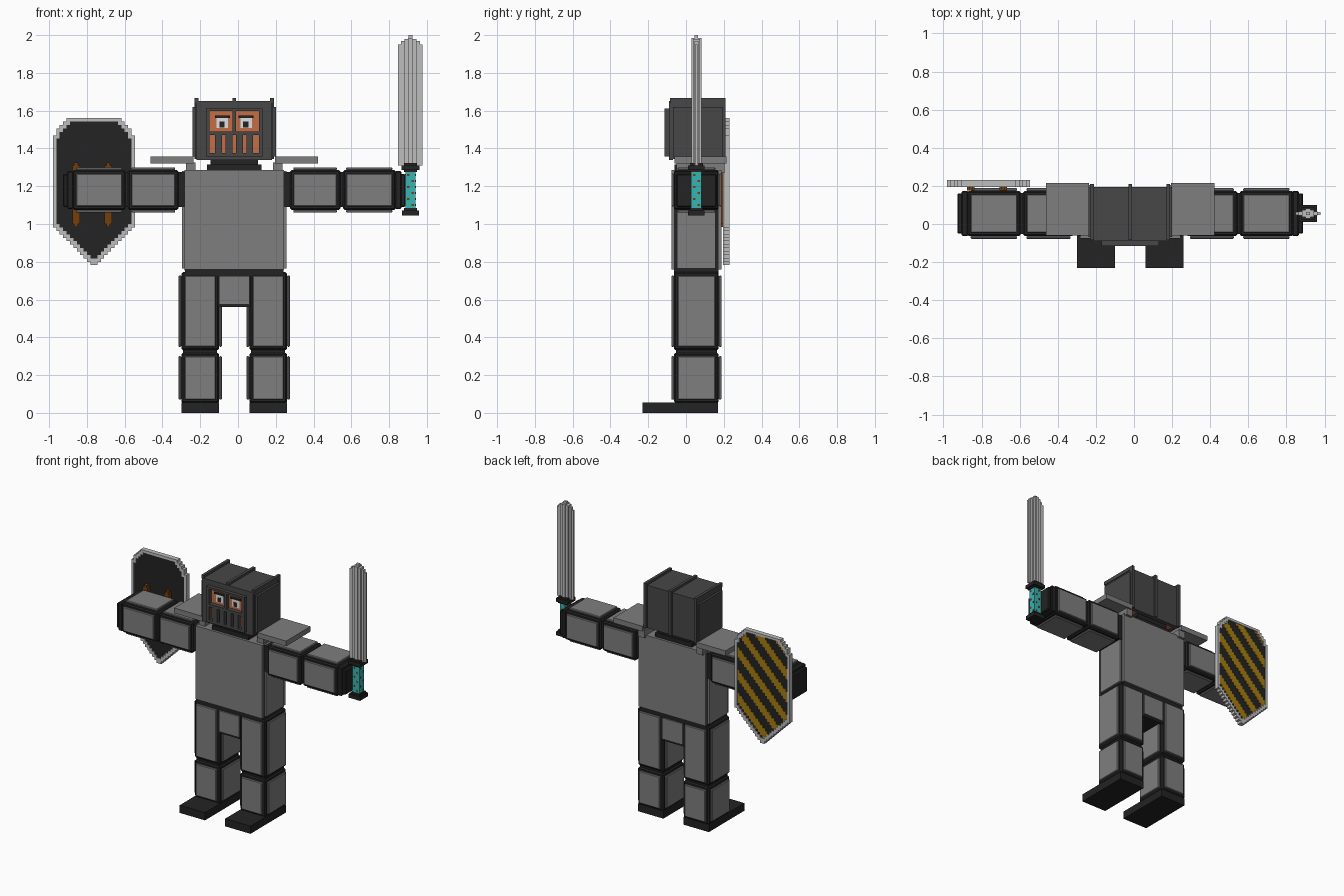
import bpy, bmesh, math

if "Cube" in bpy.data.objects:
    bpy.data.objects.remove(bpy.data.objects["Cube"])


def material(name, r, g, b):
    """Flat material from display (sRGB 0-255) values."""
    lin = [((c / 255 + 0.055) / 1.055) ** 2.4 for c in (r, g, b)]
    m = bpy.data.materials.new(name)
    m.use_nodes = True
    m.diffuse_color = (*lin, 1)
    m.node_tree.nodes["Principled BSDF"].inputs["Base Color"].default_value = (*lin, 1)
    return m


GREY = material("armour grey", 126, 126, 126)
STEEL = material("pale steel", 190, 190, 190)
BLACK = material("black", 35, 35, 35)
HELM = material("helmet grey", 71, 71, 71)
SKIN = material("skin", 196, 110, 70)
TEAL = material("teal", 55, 180, 180)
BROWN = material("strap brown", 115, 63, 15)
YELLOW = material("stripe yellow", 165, 125, 15)
WHITE = material("eye white", 225, 225, 225)


def boxes(name, mat, items, bevel=0):
    """One object made of boxes (x0, x1, y0, y1, z0, z1)."""
    bm = bmesh.new()
    for x0, x1, y0, y1, z0, z1 in items:
        vs = bmesh.ops.create_cube(bm, size=1)["verts"]
        for v in vs:
            v.co = (x1 if v.co.x > 0 else x0,
                    y1 if v.co.y > 0 else y0,
                    z1 if v.co.z > 0 else z0)
    bmesh.ops.recalc_face_normals(bm, faces=bm.faces)
    me = bpy.data.meshes.new(name)
    bm.to_mesh(me)
    bm.free()
    me.materials.append(mat)
    ob = bpy.data.objects.new(name, me)
    bpy.context.collection.objects.link(ob)
    if bevel:
        mod = ob.modifiers.new("edge", "BEVEL")
        mod.width = bevel
        mod.segments = 1
    return ob


C = -0.02                                   # symmetry plane of the body


def span(side, a, b):
    """x range at distances a..b from the symmetry plane."""
    return tuple(sorted((C + side * a, C + side * b)))


def plated(name, core, axis, t=0.015, inset=0.018):
    """Black core with raised grey plates on the four sides around an axis."""
    boxes(name + "_core", BLACK, [core], 0.008)
    plates = []
    for a in range(3):
        if a == axis:
            continue
        for end in (0, 1):
            p = list(core)
            for b in range(3):
                if b == a:
                    f = core[2 * b + end]
                    p[2 * b], p[2 * b + 1] = (f, f + t) if end else (f - t, f)
                else:
                    p[2 * b] += inset
                    p[2 * b + 1] -= inset
            plates.append(p)
    boxes(name + "_plates", GREY, plates, 0.004)


Y0, Y1 = -0.063, 0.173                      # body depth

# Limbs, feet, hands and shoulder pads
for side, tag in ((1, "left"), (-1, "right")):
    leg = span(side, 0.08, 0.28)
    boxes(tag + "_foot", BLACK, [(*leg, -0.23, 0.17, 0, 0.055)])
    plated(tag + "_shin", (*leg, Y0, Y1, 0.052, 0.318), 2)
    plated(tag + "_thigh", (*leg, Y0, Y1, 0.332, 0.745), 2)
    knee = span(side, 0.09, 0.27)
    boxes(tag + "_knee", BLACK, [(*knee, Y0 + 0.01, Y1 - 0.01, 0.30, 0.35)])
    plated(tag + "_upper_arm", (*span(side, 0.295, 0.562), Y0, Y1, 1.075, 1.285), 0)
    plated(tag + "_forearm", (*span(side, 0.575, 0.855), Y0, Y1, 1.075, 1.285), 0)
    boxes(tag + "_arm_joints", BLACK,
          [(*span(side, 0.25, 0.30), Y0 + 0.01, Y1 - 0.01, 1.09, 1.275),
           (*span(side, 0.55, 0.59), Y0 + 0.01, Y1 - 0.01, 1.09, 1.275)])
    boxes(tag + "_hand", BLACK,
          [(*span(side, 0.85, 0.885), Y0, Y1, 1.08, 1.28),
           (*span(side, 0.88, 0.907), Y0 + 0.012, Y1 - 0.012, 1.09, 1.265)], 0.006)
    boxes(tag + "_shoulder_pad", GREY,
          [(*span(side, 0.215, 0.443), -0.06, 0.215, 1.32, 1.357),
           (*span(side, 0.205, 0.255), -0.05, 0.205, 1.27, 1.325)])

# Pelvis, waist, torso and neck
boxes("pelvis", GREY, [(*span(1, -0.08, 0.08), Y0 - 0.01, Y1 + 0.01, 0.575, 0.725)])
boxes("pelvis_base", BLACK, [(*span(1, -0.085, 0.085), Y0, Y1, 0.56, 0.735)])
boxes("waist", BLACK, [(*span(1, -0.26, 0.26), Y0, Y1, 0.725, 0.775)])
boxes("torso_core", BLACK, [(*span(1, -0.262, 0.262), Y0, Y1, 0.755, 1.275)])
boxes("torso_plates", GREY,
      [(*span(1, -0.264, 0.264), Y0 - 0.014, Y0, 0.76, 1.285),
       (*span(1, -0.264, 0.264), Y1, Y1 + 0.014, 0.76, 1.285),
       (*span(1, -0.262, 0.262), Y0, Y1, 1.272, 1.285),
       (*span(1, 0.262, 0.276), Y0 + 0.016, Y1 - 0.016, 0.765, 1.28),
       (*span(-1, 0.262, 0.276), Y0 + 0.016, Y1 - 0.016, 0.765, 1.28)])
boxes("neck", BLACK, [(*span(1, -0.125, 0.125), -0.05, 0.16, 1.28, 1.35),
                      (*span(1, -0.145, 0.145), -0.06, 0.17, 1.285, 1.315)])

# Head and helmet shell
boxes("head", SKIN, [(*span(1, -0.185, 0.185), -0.085, 0.17, 1.35, 1.62)])
shell = [(*span(1, -0.20, 0.20), -0.08, 0.195, 1.61, 1.65),
         (*span(1, -0.20, 0.20), 0.165, 0.195, 1.345, 1.64),
         (*span(1, -0.20, 0.20), -0.09, -0.07, 1.605, 1.65),
         (*span(1, -0.20, 0.20), -0.09, -0.07, 1.34, 1.362)]
for side in (1, -1):
    shell += [(*span(side, 0.18, 0.205), -0.08, 0.195, 1.345, 1.65),
              (*span(side, 0.205, 0.22), -0.068, 0.195, 1.357, 1.62),
              (*span(side, 0.145, 0.20), -0.09, -0.07, 1.345, 1.65)]
boxes("helmet", HELM, shell)
# Ridges over the top and down the back
ridges = []
for d in (-0.2, 0, 0.2):
    x = (C + d - 0.01, C + d + 0.01)
    ridges += [(*x, -0.085, 0.21, 1.64, 1.667), (*x, 0.185, 0.21, 1.345, 1.66)]
boxes("helmet_ridges", HELM, ridges)

# Face guard with eye opening and mouth bars
F0, F1 = -0.115, -0.08
guard = [(*span(1, -0.15, 0.15), F0, F1, 1.597, 1.612),
         (*span(1, -0.15, 0.15), F0, F1, 1.47, 1.49),
         (*span(1, -0.15, 0.15), F0, F1, 1.357, 1.375),
         (C - 0.009, C + 0.009, F0, F1, 1.48, 1.60)]
guard += [(*span(s, 0.13, 0.15), F0, F1, 1.357, 1.612) for s in (1, -1)]
guard += [(C + d - 0.018, C + d + 0.018, F0, F1, 1.36, 1.48)
          for d in (-0.0825, -0.0275, 0.0275, 0.0825)]
boxes("face_guard", HELM, guard)

# Eyes and brows
for side, tag in ((1, "left"), (-1, "right")):
    c = C + side * 0.063
    boxes(tag + "_eye", WHITE, [(c - 0.03, c + 0.03, -0.089, -0.084, 1.508, 1.56)])
    boxes(tag + "_pupil", BLACK, [(c - 0.016, c + 0.012, -0.092, -0.088, 1.512, 1.542)])
    boxes(tag + "_brow", BLACK, [(c - 0.04, c + 0.04, -0.093, -0.084, 1.562, 1.575)])

# Sword
SX, SY = 0.913, 0.055


def sword_box(w, t, z0, z1):
    return (SX - w / 2, SX + w / 2, SY - t / 2, SY + t / 2, z0, z1)


boxes("sword_grip", TEAL, [sword_box(0.055, 0.055, 1.07, 1.29)])
studs = []
for i in range(6):
    z, o = 1.10 + 0.032 * i, 0.012 * (-1) ** i
    studs += [(SX + o - 0.006, SX + o + 0.006, SY - 0.03, SY + 0.03, z - 0.006, z + 0.006),
              (SX - 0.03, SX + 0.03, SY + o - 0.006, SY + o + 0.006, z - 0.006, z + 0.006)]
boxes("grip_studs", BROWN, studs)
boxes("sword_guard", BLACK, [sword_box(0.095, 0.088, 1.285, 1.31),
                             sword_box(0.07, 0.07, 1.275, 1.322)])
boxes("sword_pommel", BLACK, [sword_box(0.09, 0.088, 1.045, 1.072),
                              sword_box(0.07, 0.07, 1.065, 1.085)])
boxes("sword_blade", STEEL, [sword_box(w, t, 1.31, z) for w, t, z in (
    (0.130, 0.014, 1.95), (0.100, 0.020, 1.968), (0.064, 0.036, 1.98),
    (0.024, 0.053, 1.985), (0.022, 0.018, 2.0))])

# Shield, stepped from square cells
P, COLS, ROWS = 0.0181, 24, 43
X0, Z0 = -0.98, 0.782


def inside(i, k):
    dx, z = abs((i + 0.5 - COLS / 2) * P), Z0 + (k + 0.5) * P
    if not 0 <= k < ROWS:
        return False
    if z > 1.41:
        half = 0.09 + 0.128 * math.sqrt(max(0, 1 - ((z - 1.41) / 0.152) ** 2))
    else:
        half = min(0.218, 0.014 + 0.204 * (z - Z0) / 0.208)
    return dx < half


def field(i, k):
    return all(inside(i + a, k + b) for a in (-1, 0, 1) for b in (-1, 0, 1))


def cell_plate(name, mat, rule, y0, y1):
    """Boxes for each horizontal run of cells that satisfy the rule."""
    runs = []
    for k in range(ROWS):
        start = None
        for i in range(COLS + 1):
            on = i < COLS and rule(i, k)
            if on and start is None:
                start = i
            elif not on and start is not None:
                runs.append((X0 + start * P, X0 + i * P, y0, y1,
                             Z0 + k * P, Z0 + (k + 1) * P))
                start = None
    boxes(name, mat, runs)


cell_plate("shield_rim", STEEL, lambda i, k: inside(i, k) and not field(i, k), 0.195, 0.23)
cell_plate("shield_panel", BLACK, field, 0.202, 0.222)
cell_plate("shield_stripes", YELLOW, lambda i, k: field(i, k) and (k - i) % 9 < 4, 0.221, 0.225)
boxes("shield_straps", BROWN,
      [(x - w, x + w, 0.175, 0.205, 1.155 - h, 1.155 + h)
       for x in (-0.857, -0.687) for w, h in ((0.02, 0.155), (0.01, 0.17))])
